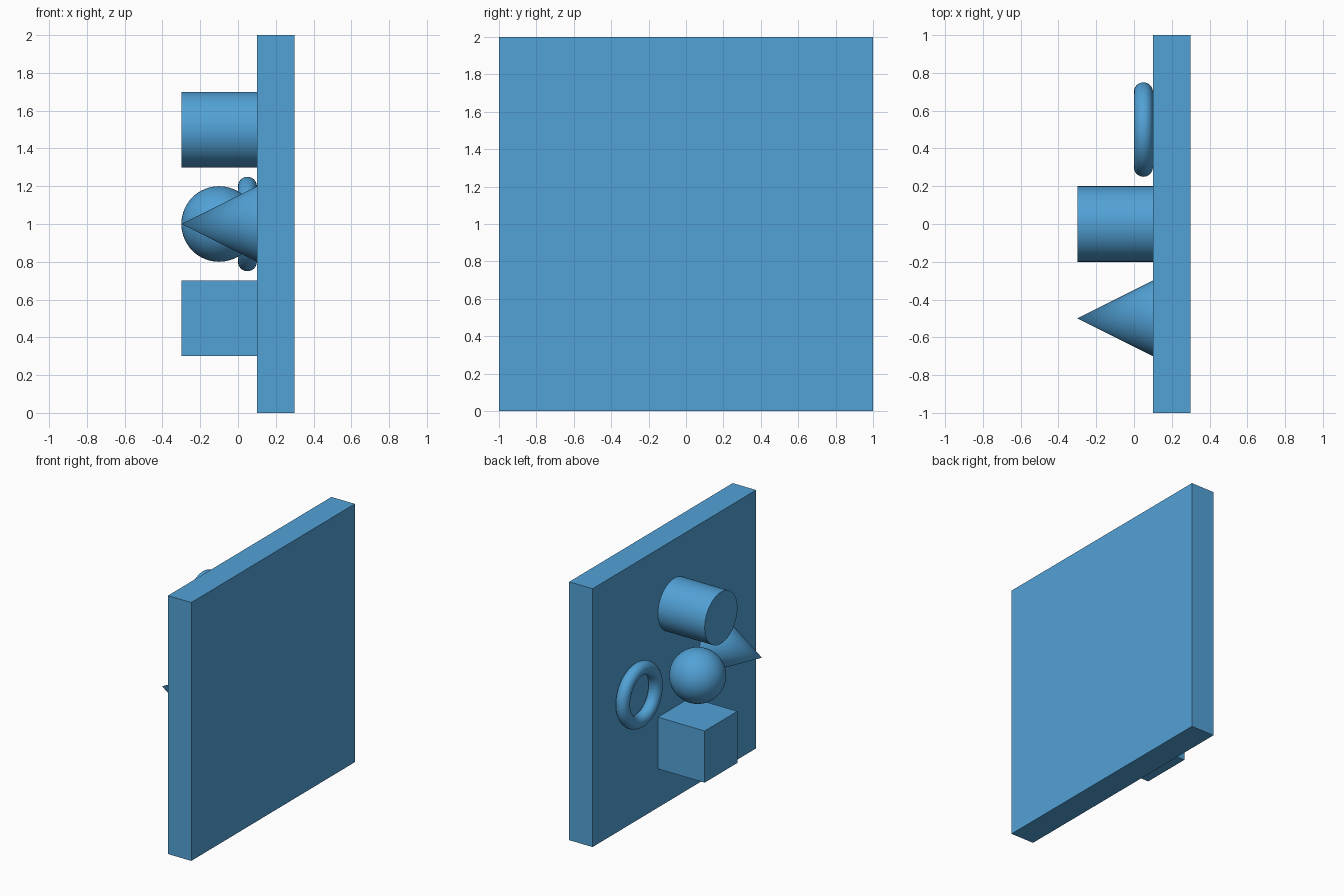
import bpy
import math

if "Cube" in bpy.data.objects:
    bpy.data.objects.remove(bpy.data.objects["Cube"], do_unlink=True)

# Single blue material
blue = bpy.data.materials.new("sky blue")
blue.use_nodes = True
COLOUR = (0.084, 0.36, 0.68, 1.0)
blue.diffuse_color = COLOUR
blue.node_tree.nodes["Principled BSDF"].inputs["Base Color"].default_value = COLOUR

TOWARD_NEG_X = (0, -math.pi / 2, 0)  # turns a shape's +z axis to -x
RADIUS = 0.2
DEPTH = 0.4


def finish(name, smooth=False):
    """Name and colour the newly added primitive, with rotation and scale applied."""
    obj = bpy.context.object
    obj.name = obj.data.name = name
    obj.data.materials.append(blue)
    bpy.ops.object.transform_apply(location=False, rotation=True, scale=True)
    if smooth:
        bpy.ops.object.shade_smooth_by_angle(angle=math.radians(35))
    return obj


def add_box(name, location, size):
    bpy.ops.mesh.primitive_cube_add(size=1, location=location)
    bpy.context.object.scale = size
    return finish(name)


# Upright square board
add_box("board", (0.2, 0, 1), (0.2, 2, 2))

# Block low on the board
add_box("block", (-0.1, 0, 0.5), (DEPTH, DEPTH, DEPTH))

# Cylinder high on the board
bpy.ops.mesh.primitive_cylinder_add(vertices=96, radius=RADIUS, depth=DEPTH,
                                    location=(-0.1, 0, 1.5), rotation=TOWARD_NEG_X)
finish("cylinder_peg", smooth=True)

# Ball touching the centre of the board
bpy.ops.mesh.primitive_uv_sphere_add(segments=64, ring_count=32, radius=RADIUS,
                                     location=(-0.1, 0, 1), rotation=TOWARD_NEG_X)
finish("ball", smooth=True)

# Cone pointing away from the board
bpy.ops.mesh.primitive_cone_add(vertices=96, radius1=RADIUS, radius2=0, depth=DEPTH,
                                location=(-0.1, -0.5, 1), rotation=TOWARD_NEG_X)
finish("cone_peg", smooth=True)

# Ring lying flat against the board
bpy.ops.mesh.primitive_torus_add(major_radius=RADIUS, minor_radius=0.05,
                                 major_segments=96, minor_segments=32,
                                 location=(0.05, 0.5, 1), rotation=TOWARD_NEG_X)
finish("ring", smooth=True)
